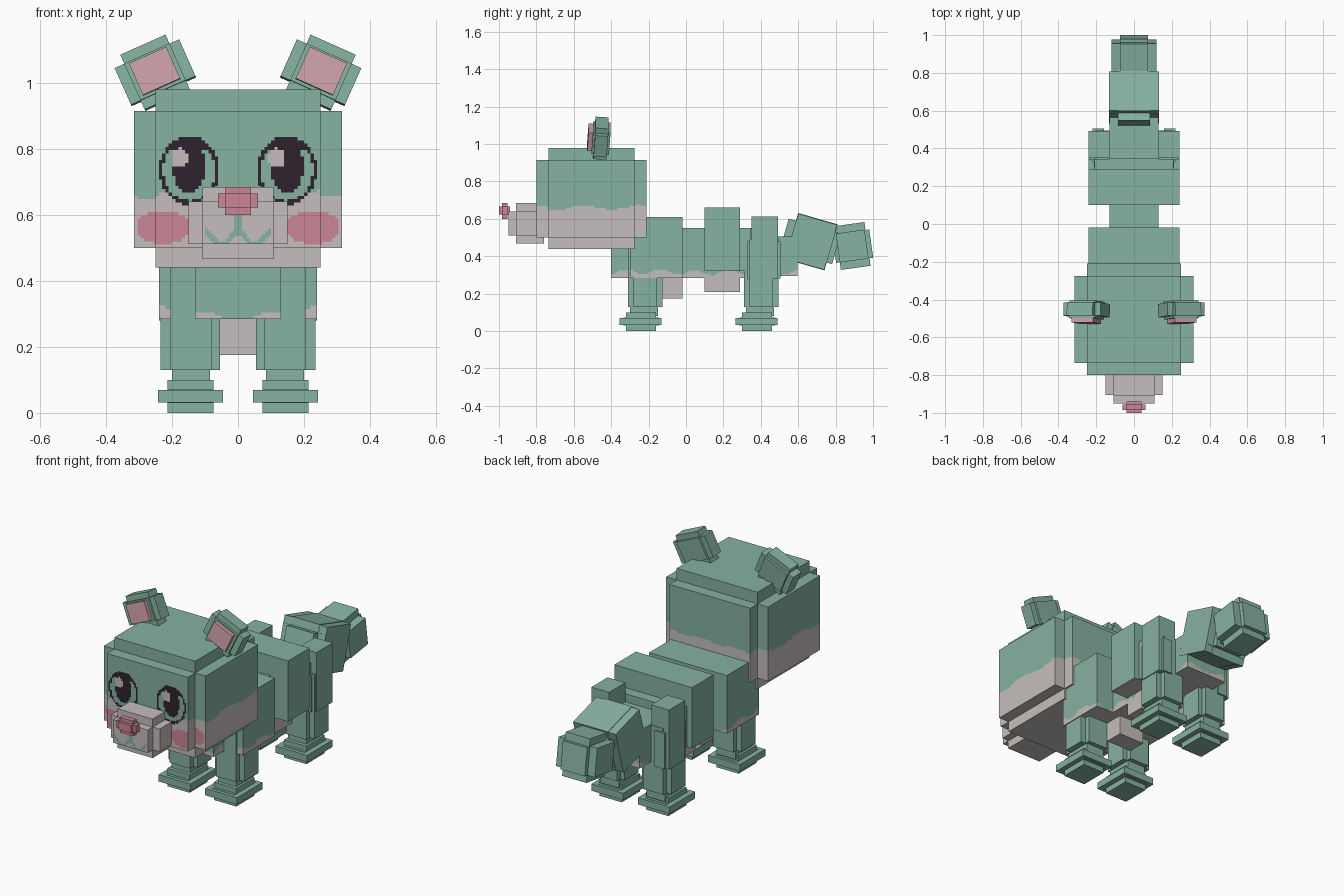
import bpy, bmesh, math
from mathutils import Matrix, Vector

if "Cube" in bpy.data.objects:
    bpy.data.objects.remove(bpy.data.objects["Cube"])

GREEN, CREAM, ROSE, EAR_PINK, DARK = range(5)
MATS = []
for name, col in [("sage green", (.238, .445, .356)), ("warm grey", (.558, .521, .508)),
                  ("rose", (.60, .235, .31)), ("pale pink", (.62, .36, .405)),
                  ("dark plum", (.027, .016, .027))]:
    m = bpy.data.materials.new(name)
    m.diffuse_color = (*col, 1)
    m.use_nodes = True
    m.node_tree.nodes["Principled BSDF"].inputs["Base Color"].default_value = m.diffuse_color
    MATS.append(m)


def part(name, boxes, color=GREEN, rule=None, cell=None, matrix=None):
    """Join boxes (x0, x1, y0, y1, z0, z1); rule(centre, normal) paints faces on a cell grid."""
    bm = bmesh.new()
    for b in boxes:
        one = bmesh.new()
        bmesh.ops.create_cube(one, size=1)
        for v in one.verts:
            v.co = Vector([(b[2*i] + b[2*i+1]) / 2 + v.co[i] * (b[2*i+1] - b[2*i]) for i in range(3)])
        if cell:
            for i in range(3):
                n = max(1, round((b[2*i+1] - b[2*i]) / cell[i]))
                axis = Vector([float(i == k) for k in range(3)])
                for k in range(1, n):
                    bmesh.ops.bisect_plane(one, geom=one.verts[:] + one.edges[:] + one.faces[:],
                                           plane_co=axis * (b[2*i] + (b[2*i+1] - b[2*i]) * k / n),
                                           plane_no=axis)
        tmp = bpy.data.meshes.new("tmp")
        one.to_mesh(tmp)
        one.free()
        bm.from_mesh(tmp)
        bpy.data.meshes.remove(tmp)
    bm.normal_update()
    for f in bm.faces:
        f.material_index = rule(f.calc_center_median(), f.normal) if rule else color
    if matrix:
        bm.transform(matrix)
    me = bpy.data.meshes.new(name)
    bm.to_mesh(me)
    bm.free()
    for m in MATS:
        me.materials.append(m)
    ob = bpy.data.objects.new(name, me)
    bpy.context.collection.objects.link(ob)
    return ob


def flip(b, s):
    """Mirror a box across x when s is -1."""
    return b if s > 0 else (-b[1], -b[0], *b[2:])


def inside(dx, dz, rx, rz):
    return math.hypot(dx / rx, dz / rz) < 1


# Head paint: wavy two-tone coat, eyes and cheeks
def head_paint(c, n):
    if n.y < -.5:
        for ex in (-.148, .148):
            dx, dz = c.x - ex, c.z - .735
            if inside(dx, dz, .091, .104):
                if inside(dx + .031, dz - .037, .026, .03):
                    return CREAM
                lid = dz > .065
                rim = not inside(dx, dz, .079, .092)
                pupil = inside(dx, dz - .01, .05, .08)
                return DARK if lid or rim or pupil else GREEN
        if inside(abs(c.x) - .228, c.z - .562, .082, .05):
            return ROSE
    wave = .66 + .01 * math.sin(c.y * 22 + 1) + .006 * math.sin(c.x * 30)
    return CREAM if c.z < wave else GREEN


part("head", [(-.25, .25, -.8, -.21, .5, .915), (-.315, .315, -.735, -.275, .5, .915)],
     rule=head_paint, cell=(.01, .03, .01))
part("head_crown", [(-.25, .25, -.735, -.275, .8, .98)])
part("head_chin", [(-.25, .25, -.735, -.275, .44, .6)], CREAM)


# Muzzle with a painted smile
def mouth_paint(c, n):
    if n.y < -.5 and c.y < -.94:
        ax = abs(c.x)
        curve = .528 + .022 * math.cos(ax * 62)
        if ax < .1 and abs(c.z - curve) < .012:
            return GREEN
        if ax < .014 and .54 < c.z < .6:
            return GREEN
    return CREAM


part("muzzle", [(-.15, .15, -.905, -.76, .512, .64), (-.108, .108, -.908, -.76, .467, .685)], CREAM)
part("muzzle_front", [(-.108, .108, -.95, -.85, .512, .64)], rule=mouth_paint, cell=(.008, .1, .008))
part("nose", [(-.06, .06, -.985, -.955, .622, .665), (-.04, .04, -1, -.94, .622, .665),
              (-.04, .04, -.985, -.955, .6, .685)], ROSE)


# Body paint: pale ragged underside
def belly_paint(c, n):
    wave = .307 + .014 * math.sin(c.y * 34) + .012 * math.sin(abs(c.x) * 40 - 2.5)
    return CREAM if n.z < -.5 or c.z < wave else GREEN


fine = (.02, .02, .01)
part("trunk", [(-.13, .13, -.4, .35, .285, .55), (-.13, .13, .3, .595, .295, .505)],
     rule=belly_paint, cell=fine)
part("shoulders", [(-.24, .24, -.3, -.018, .285, .61)], rule=belly_paint, cell=fine)
part("back_hump", [(-.24, .24, .1, .29, .32, .66), (-.21, .21, .28, .345, .32, .55)],
     rule=lambda c, n: CREAM if n.z < -.5 else GREEN)
part("chest_underside", [(-.08, .08, -.125, -.02, .175, .3)], CREAM)
part("belly", [(-.13, .13, .1, .29, .21, .325)], CREAM)

# Legs, feet and ears on both sides
for s, side in ((1, "right"), (-1, "left")):
    for leg, y0 in (("front", -.355), ("hind", .265)):
        y = lambda a, b: (y0 + a, y0 + b)
        top = .48 if leg == "front" else .5
        part(f"{leg}_leg_{side}", [flip(b, s) for b in (
            (.08, .205, *y(.045, .23), .13, top),
            (.055, .235, *y(.075, .2), .13, top - .01),
            (.08, .205, *y(.075, .2), .155, top))])
        part(f"{leg}_foot_{side}", [flip(b, s) for b in (
            (.085, .2, *y(.055, .205), .08, .155),
            (.075, .213, *y(.035, .195), 0, .1),
            (.045, .242, *y(0, .225), .032, .07),
            (.075, .213, *y(.02, .21), .03, .072))])
    part(f"thigh_{side}", [flip(b, s) for b in (
        (.13, .24, .35, .492, .28, .612), (.16, .22, .33, .505, .28, .48))])

    tilt = Matrix.Translation((s * .25, -.455, 1.03)) @ Matrix.Rotation(s * math.radians(24), 4, 'Y') \
        @ Matrix.Rotation(math.radians(-4), 4, 'X')
    part(f"ear_{side}", [(-.075, .075, -.035, .035, -.09, .092), (-.107, .107, -.035, .035, -.06, .062),
                         (-.075, .075, -.047, .047, -.06, .062)], matrix=tilt)
    part(f"inner_ear_{side}", [(-.062, .062, -.07, 0, -.05, .055)], EAR_PINK, matrix=tilt)

# Tail: drooping base and raised tip
part("tail_base", [(-.132, .132, -.11, .11, -.085, .085), (-.085, .085, -.11, .11, -.128, .128),
                   (-.132, .132, -.108, .108, -.125, .125), (-.085, .085, -.15, .14, -.085, .085)],
     matrix=Matrix.Translation((0, .67, .478)) @ Matrix.Rotation(math.radians(-16), 4, 'X'))
part("tail_tip", [(-.12, .12, -.08, .075, -.078, .078), (-.075, .075, -.08, .08, -.118, .118),
                  (-.075, .075, -.1, .1, -.078, .075)],
     matrix=Matrix.Translation((0, .891, .455)) @ Matrix.Rotation(math.radians(8), 4, 'X'))
